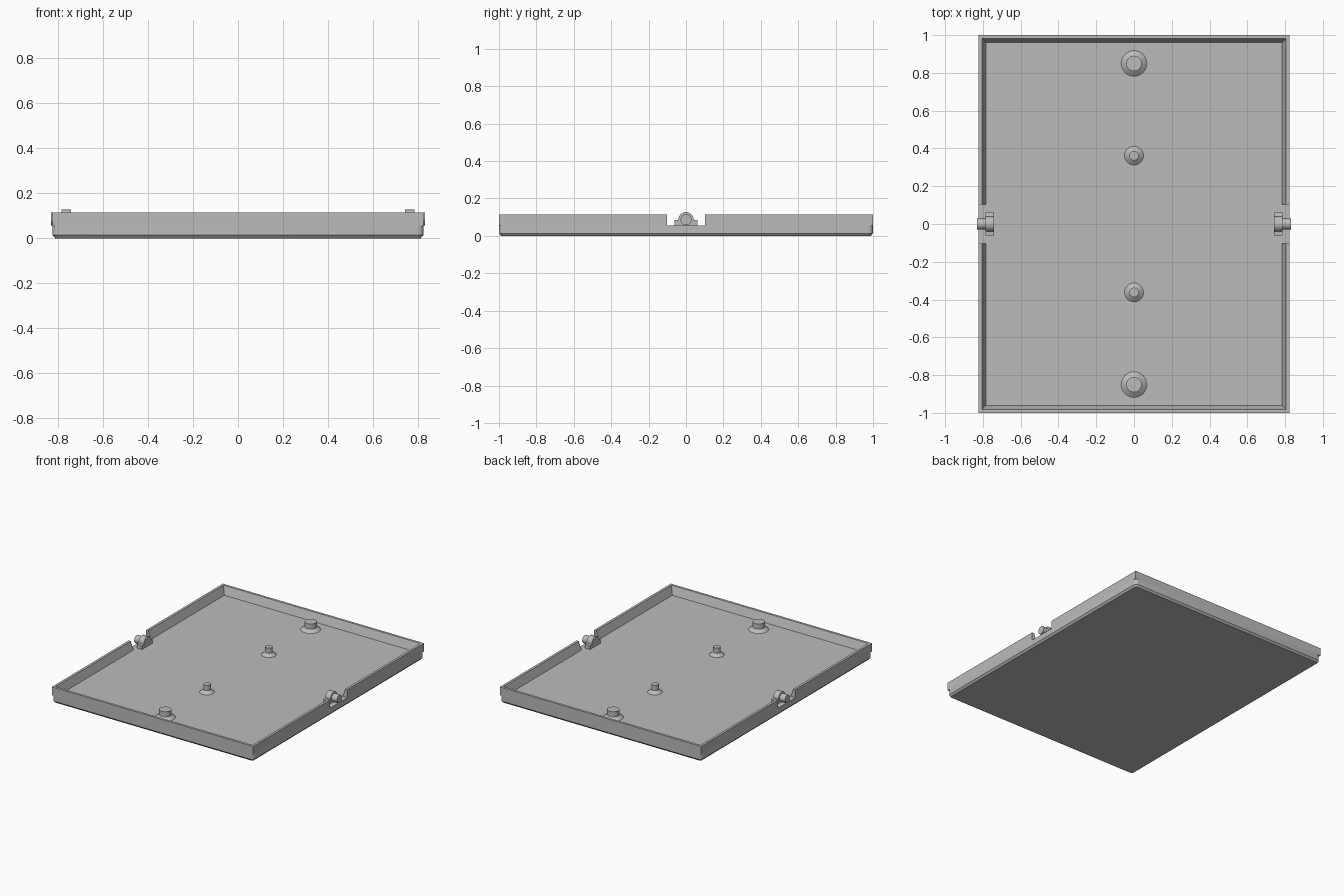
import bpy, bmesh, math
from mathutils import Matrix

cube = bpy.data.objects.get("Cube")
if cube:
    bpy.data.objects.remove(cube, do_unlink=True)

grey = bpy.data.materials.new("light grey")
grey.use_nodes = True
grey.diffuse_color = (0.5, 0.5, 0.5, 1)
grey.node_tree.nodes["Principled BSDF"].inputs["Base Color"].default_value = (0.5, 0.5, 0.5, 1)

HX, HY = 0.824, 1.0        # half width and half length of the tray
FLOOR, TOP = 0.055, 0.115


def add_object(name, bm):
    bmesh.ops.recalc_face_normals(bm, faces=bm.faces)
    mesh = bpy.data.meshes.new(name)
    bm.to_mesh(mesh)
    bm.free()
    mesh.materials.append(grey)
    obj = bpy.data.objects.new(name, mesh)
    bpy.context.collection.objects.link(obj)
    return obj


def smooth(obj):
    bpy.ops.object.select_all(action="DESELECT")
    obj.select_set(True)
    bpy.context.view_layer.objects.active = obj
    bpy.ops.object.shade_smooth_by_angle(angle=math.radians(35))


def loft(name, rings):
    """Closed solid through a list of matching point rings."""
    bm = bmesh.new()
    loops = [[bm.verts.new(p) for p in ring] for ring in rings]
    n = len(loops[0])
    for a, b in zip(loops, loops[1:]):
        for i in range(n):
            j = (i + 1) % n
            bm.faces.new((a[i], a[j], b[j], b[i]))
    bm.faces.new(loops[0])
    bm.faces.new(loops[-1])
    return add_object(name, bm)


def rounded_rect(inset, z, r, steps=6):
    pts = []
    for k, (sx, sy) in enumerate(((1, 1), (-1, 1), (-1, -1), (1, -1))):
        for i in range(steps + 1):
            a = math.pi / 2 * (k + i / steps)
            pts.append((sx * (HX - inset - r) + r * math.cos(a),
                        sy * (HY - inset - r) + r * math.sin(a), z))
    return pts


def circle(x, y, r, z, n=32):
    return [(x + r * math.cos(math.tau * i / n), y + r * math.sin(math.tau * i / n), z)
            for i in range(n)]


# Base plate: rounded corners and a chamfered underside
smooth(loft("base_plate", [rounded_rect(0.012, 0, 0.015),
                           rounded_rect(0, 0.014, 0.025),
                           rounded_rect(0, FLOOR, 0.025)]))


# Rim walls: square corners, sloped inside, open at the hinge notches
def wall_section(y, corner):
    """Cross-section of the side wall, mitred where it meets the end wall."""
    profile = ((0, FLOOR), (0, TOP), (0.018, TOP), (0.04, FLOOR))
    return [(HX - d, y - math.copysign(d, y) if corner else y, z) for d, z in profile]


def rim(name, sy):
    half = [wall_section(sy * 0.102, False), wall_section(sy * HY, True)]
    other = [[(-x, y, z) for x, y, z in s] for s in reversed(half)]
    loft(name, half + other)


rim("back_rim", 1)
rim("front_rim", -1)


# Flared posts along the centre line
def post(name, y, flare, radius):
    smooth(loft(name, [circle(0, y, flare, FLOOR - 0.005),
                       circle(0, y, flare, FLOOR),
                       circle(0, y, radius, FLOOR + 0.02),
                       circle(0, y, radius, TOP - 0.002)]))


for side, s in (("back", 1), ("front", -1)):
    post(side + "_large_post", s * 0.85, 0.068, 0.041)
    post(side + "_small_post", s * 0.362, 0.05, 0.025)

# Hinge brackets with outward pins
AXIS = 0.086
for side, s in (("left", 1), ("right", -1)):
    outline = [(-0.062, FLOOR - 0.005), (0.062, FLOOR - 0.005), (0.062, AXIS - 0.002)]
    outline += [(0.041 * math.cos(math.pi * i / 16), AXIS + 0.041 * math.sin(math.pi * i / 16))
                for i in range(17)]
    outline.append((-0.062, AXIS - 0.002))
    smooth(loft(side + "_hinge_bracket",
                [[(s * x, y, z) for y, z in outline] for x in (0.742, 0.785)]))
    bm = bmesh.new()
    bmesh.ops.create_cone(bm, cap_ends=True, segments=32, radius1=0.029, radius2=0.029,
                          depth=0.05, matrix=Matrix.Translation((s * 0.805, 0, AXIS))
                          @ Matrix.Rotation(math.pi / 2, 4, "Y"))
    smooth(add_object(side + "_hinge_pin", bm))
